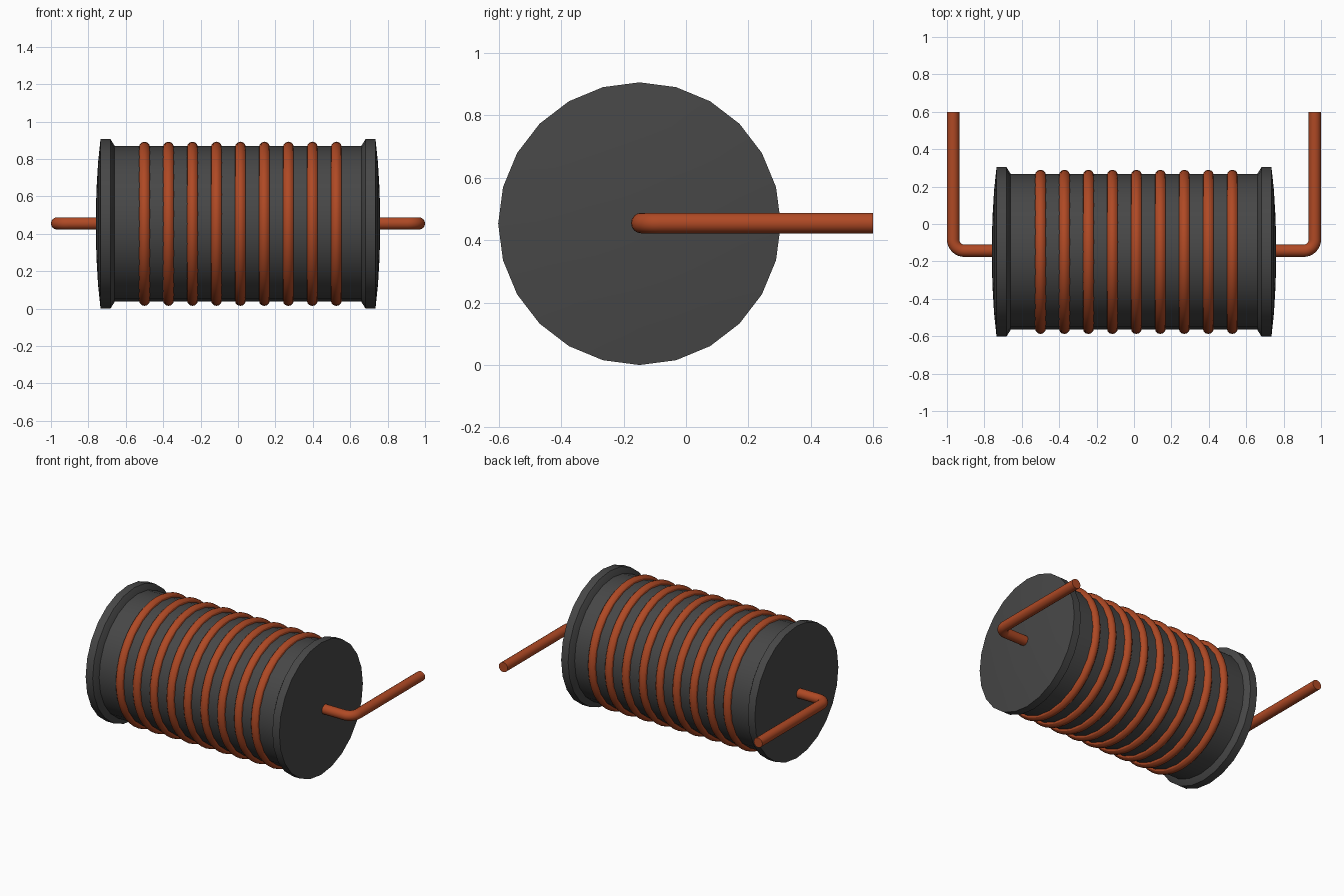
import bpy, math
from mathutils import Vector

cube = bpy.data.objects.get("Cube")
if cube:
    bpy.data.objects.remove(cube, do_unlink=True)

CY, CZ = -0.149, 0.453      # axis of the coil, running along x


def material(name, rgb, rough):
    m = bpy.data.materials.new(name)
    m.use_nodes = True
    m.diffuse_color = (*rgb, 1)
    b = m.node_tree.nodes["Principled BSDF"]
    b.inputs["Base Color"].default_value = (*rgb, 1)
    b.inputs["Roughness"].default_value = rough
    return m


FERRITE = material("dark grey ferrite", (0.063, 0.063, 0.063), 0.7)
COPPER = material("copper wire", (0.43, 0.067, 0.018), 0.5)


def finish(name, verts, faces, mat):
    me = bpy.data.meshes.new(name)
    me.from_pydata(verts, [], faces)
    me.materials.append(mat)
    ob = bpy.data.objects.new(name, me)
    bpy.context.collection.objects.link(ob)
    bpy.ops.object.select_all(action='DESELECT')
    ob.select_set(True)
    bpy.context.view_layer.objects.active = ob
    bpy.ops.object.mode_set(mode='EDIT')
    bpy.ops.mesh.select_all(action='SELECT')
    bpy.ops.mesh.normals_make_consistent(inside=False)
    bpy.ops.object.mode_set(mode='OBJECT')
    bpy.ops.object.shade_smooth_by_angle(angle=math.radians(30))
    return ob


def lathe(name, profile, mat, sides=24, closed=False):
    """Turn (x, radius) points around the coil axis."""
    n = len(profile)
    verts, faces = [], []
    for s in range(sides):
        a = 2 * math.pi * s / sides
        verts += [(x, CY + r * math.sin(a), CZ + r * math.cos(a)) for x, r in profile]
    for s in range(sides):
        t = (s + 1) % sides
        for i in range(n if closed else n - 1):
            j = (i + 1) % n
            faces.append((s * n + i, s * n + j, t * n + j, t * n + i))
    if not closed:
        faces.append([s * n for s in range(sides)])
        faces.append([s * n + n - 1 for s in range(sides)])
    return finish(name, verts, faces, mat)


def tube(name, path, radius, mat, sides=16):
    """Sweep a circle along a path lying in a horizontal plane."""
    verts, faces = [], []
    for i, p in enumerate(path):
        d = (path[min(i + 1, len(path) - 1)] - path[max(i - 1, 0)]).normalized()
        side = d.cross(Vector((0, 0, 1)))
        for k in range(sides):
            a = 2 * math.pi * k / sides
            verts.append(p + radius * (math.cos(a) * side + math.sin(a) * Vector((0, 0, 1))))
    for i in range(len(path) - 1):
        for k in range(sides):
            m = (k + 1) % sides
            faces.append((i * sides + k, i * sides + m, (i + 1) * sides + m, (i + 1) * sides + k))
    faces.append(list(range(sides)))
    faces.append([(len(path) - 1) * sides + k for k in range(sides)])
    return finish(name, verts, faces, mat)


# Core between the flanges
lathe("core", [(-0.68, 0.415), (0.68, 0.415)], FERRITE)

# Flanges with a sloped inner shoulder and a slightly domed end, plus wire leads
flange = [(0.655, 0.40), (0.66, 0.418), (0.682, 0.453), (0.735, 0.453),
          (0.748, 0.33), (0.757, 0.18), (0.76, 0.04)]
BEND = 0.06
for side, s in (("left", 1), ("right", -1)):
    lathe(side + "_flange", [(s * x, r) for x, r in flange], FERRITE)
    path = [Vector((s * 0.70, CY + 0.006, CZ + 0.002))]
    for k in range(9):
        a = math.pi / 2 * k / 8
        path.append(Vector((s * (0.967 - BEND + BEND * math.sin(a)),
                            path[0].y + BEND * (1 - math.cos(a)), path[0].z)))
    path.append(Vector((s * 0.967, 0.60, path[0].z)))
    tube(side + "_lead", path, 0.033, COPPER)

# Nine wire turns around the core
for i in range(9):
    x0 = -0.5 + 0.1282 * i
    ring = [(x0 + 0.029 * math.cos(a), 0.41 + 0.029 * math.sin(a))
            for a in (2 * math.pi * k / 12 for k in range(12))]
    lathe(f"wire_turn_{i + 1}", ring, COPPER, sides=48, closed=True)
